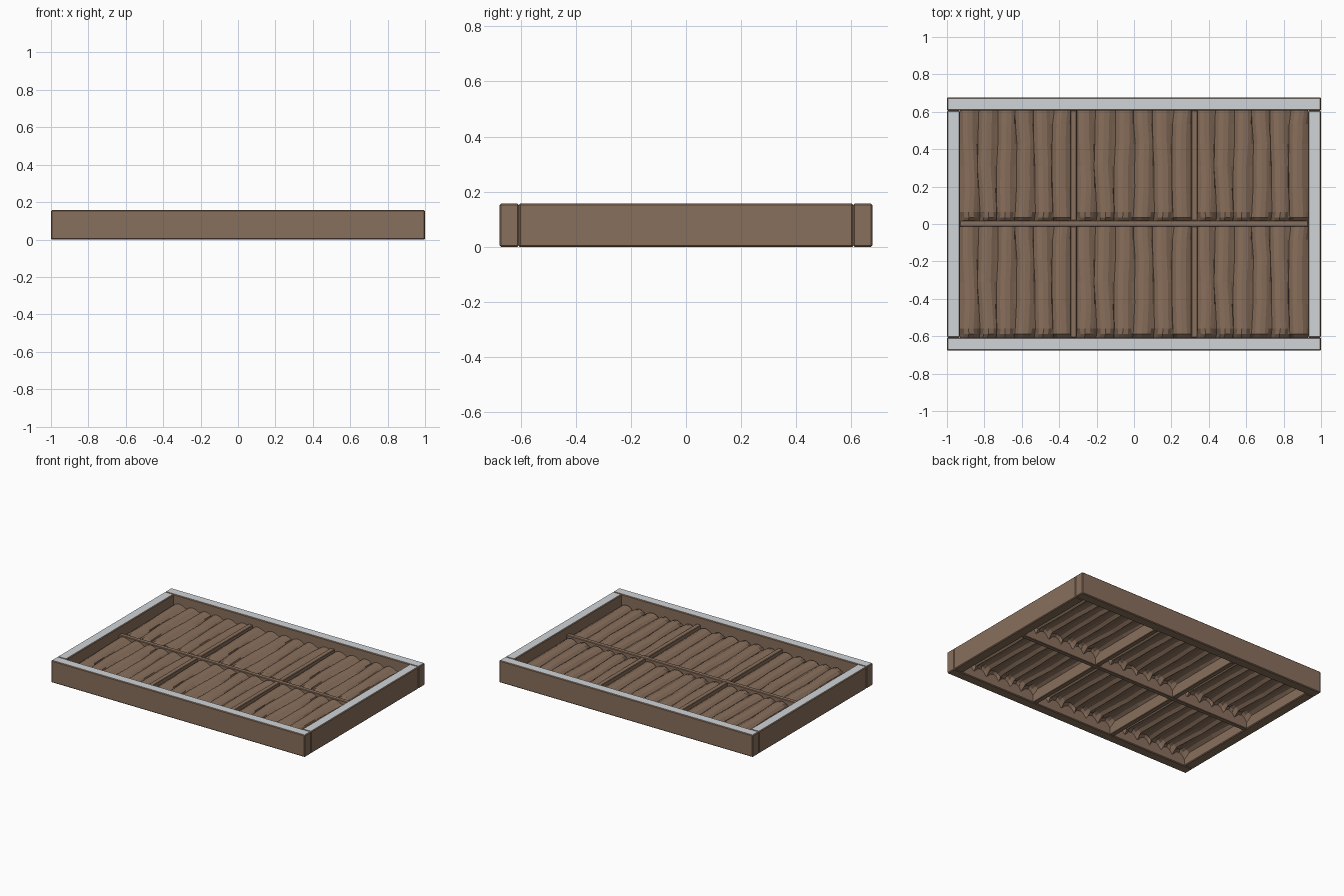
import bpy, bmesh, math, random

cube = bpy.data.objects.get("Cube")
if cube:
    bpy.data.objects.remove(cube, do_unlink=True)


def material(name, rgb):
    m = bpy.data.materials.new(name)
    m.use_nodes = True
    m.diffuse_color = (*rgb, 1)
    m.node_tree.nodes["Principled BSDF"].inputs["Base Color"].default_value = (*rgb, 1)
    return m


WOOD = material("brown wood", (0.25, 0.16, 0.107))
GREY = material("pale grey", (0.64, 0.66, 0.69))


def add_object(name, bm, mats):
    mesh = bpy.data.meshes.new(name)
    bm.to_mesh(mesh)
    bm.free()
    for m in mats:
        mesh.materials.append(m)
    ob = bpy.data.objects.new(name, mesh)
    bpy.context.collection.objects.link(ob)
    return ob


def beam(name, x0, x1, y0, y1, height, bevel, grey_top=False):
    bm = bmesh.new()
    bmesh.ops.create_cube(bm, size=1)
    for v in bm.verts:
        v.co.x = x0 if v.co.x < 0 else x1
        v.co.y = y0 if v.co.y < 0 else y1
        v.co.z = 0 if v.co.z < 0 else height
    bmesh.ops.bevel(bm, geom=bm.edges[:], offset=bevel, segments=1, affect="EDGES")
    bm.normal_update()
    if grey_top:
        for f in bm.faces:
            f.material_index = int(f.normal.z > 0.9)
    return add_object(name, bm, [WOOD, GREY])


# Outer frame with pale upper faces
TOP, INX, INY, OUTY = 0.157, 0.93, 0.606, 0.676
beam("front_frame", -1, 1, -OUTY, -INY, TOP, 0.005, True)
beam("back_frame", -1, 1, INY, OUTY, TOP, 0.005, True)
beam("left_frame", INX, 1, -INY, INY, TOP, 0.005, True)
beam("right_frame", -1, -INX, -INY, INY, TOP, 0.005, True)

# Inner dividers
DIV = 0.105
beam("long_divider", -INX, INX, -0.014, 0.018, DIV, 0.003)
for side, x in (("right", -0.323), ("left", 0.323)):
    beam(side + "_back_divider", x - 0.017, x + 0.017, 0.018, INY, DIV, 0.003)
    beam(side + "_front_divider", x - 0.017, x + 0.017, -INY, -0.014, DIV, 0.003)

# One rippled panel of six rounded slats, repeated in every bay
ARCH = [(0, 0), (0.2, 0.7), (0.45, 1), (0.72, 0.8), (0.9, 0.35)]
ROWS = [0, 0.03, 0.08, 0.3, 0.5, 0.7, 0.88, 1]
SLATS = 6


def panel(name, x0, x1, y0, y1):
    rng = random.Random(4)
    bm = bmesh.new()
    step = (x1 - x0) / SLATS
    grid = []
    for t in ROWS:
        row = []
        for s in range(SLATS + 1):
            sway = 0.006 * math.sin(5 * t + 1.7 * s) + rng.uniform(-0.003, 0.003)
            for u, h in ARCH if s < SLATS else ARCH[:1]:
                edge = (s == 0 and u == 0) or s == SLATS
                x = x0 + (s + u) * step + (0 if edge else sway)
                z = 0.075 + 0.024 * h
                # crumpled front ends
                if t == 0:
                    z -= 0.03 * (1 - 0.5 * h)
                elif t < 0.05 and s in (0, 1, 2, 4):
                    z -= 0.022 * (1 - h)
                row.append(bm.verts.new((x, y0 + t * (y1 - y0), z)))
        grid.append(row)
    for a, b in zip(grid, grid[1:]):
        for i in range(len(a) - 1):
            bm.faces.new((a[i], a[i + 1], b[i + 1], b[i]))
    return add_object(name, bm, [WOOD])


BAYS = [("right", -INX, -0.335), ("middle", -0.31, 0.31), ("left", 0.335, INX)]
for bay, x0, x1 in BAYS:
    panel(bay + "_back_slats", x0, x1, 0.016, INY)
    panel(bay + "_front_slats", x0, x1, -INY, -0.012)
